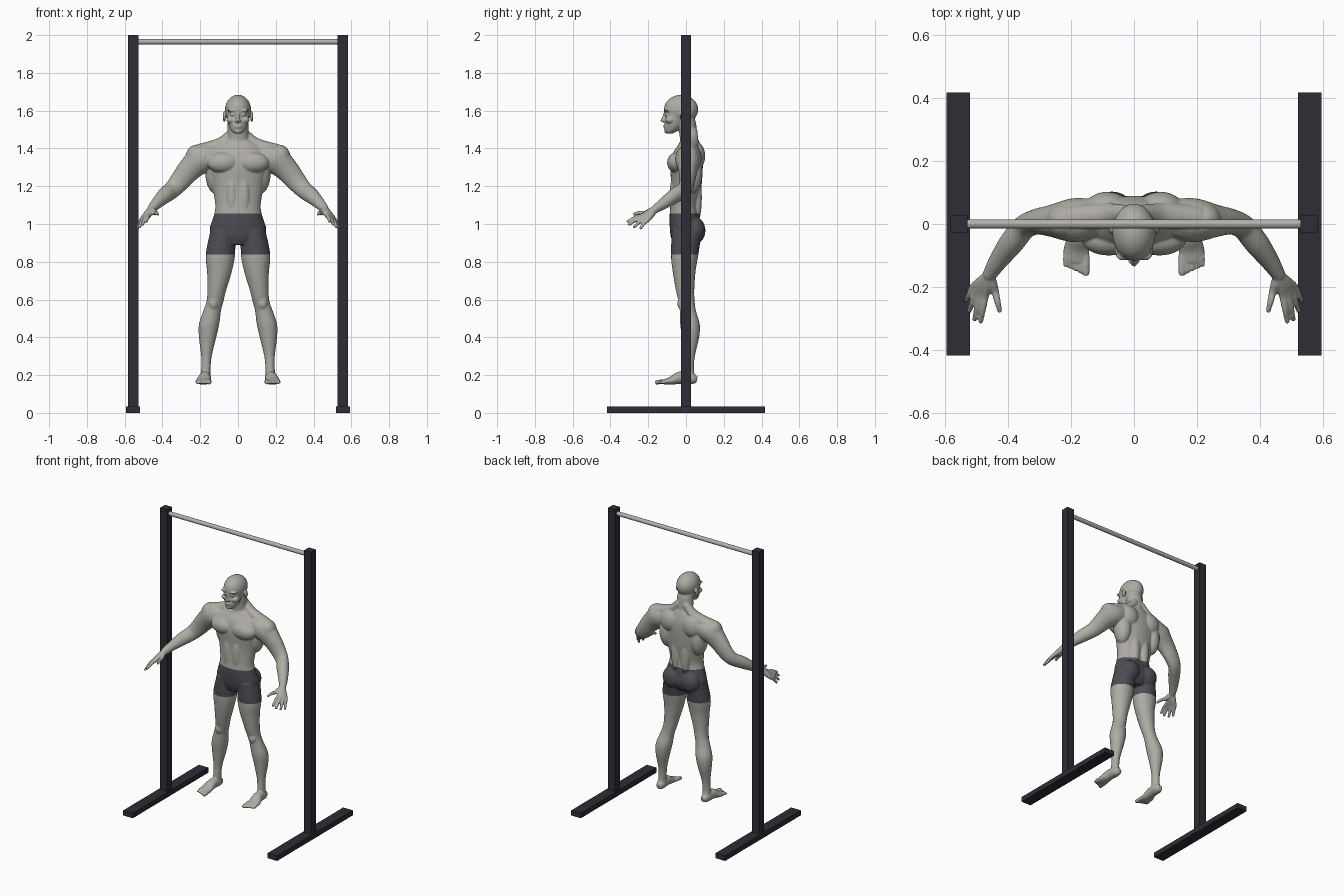
import bpy, bmesh, math
from mathutils import Vector, Matrix

cube = bpy.data.objects.get("Cube")
if cube:
    bpy.data.objects.remove(cube)


def material(name, color):
    m = bpy.data.materials.new(name)
    m.diffuse_color = (*color, 1)
    m.use_nodes = True
    m.node_tree.nodes["Principled BSDF"].inputs["Base Color"].default_value = (*color, 1)
    return m


skin = material("warm grey skin", (0.42, 0.41, 0.37))
cloth = material("charcoal cloth", (0.075, 0.073, 0.088))
frame_paint = material("dark frame", (0.027, 0.026, 0.036))
steel = material("bar steel", (0.45, 0.44, 0.40))


def finish(name, bm, *mats):
    mesh = bpy.data.meshes.new(name)
    bmesh.ops.recalc_face_normals(bm, faces=bm.faces)
    bm.to_mesh(mesh)
    bm.free()
    ob = bpy.data.objects.new(name, mesh)
    for m in mats:
        mesh.materials.append(m)
    bpy.context.collection.objects.link(ob)
    return ob


def box(name, center, size):
    bm = bmesh.new()
    mat = Matrix.Translation(center) @ Matrix.Diagonal((*size, 1))
    bmesh.ops.create_cube(bm, size=1, matrix=mat)
    return finish(name, bm, frame_paint)


def ball(bm, center, radii):
    mat = Matrix.Translation(center) @ Matrix.Diagonal((*radii, 1))
    bmesh.ops.create_uvsphere(bm, u_segments=24, v_segments=16, radius=1, matrix=mat)


def loft(bm, sections, axis=None, sides=20, steps=4):
    """Smooth tube through sections of (x, y, z, half width, half depth)."""
    p = [Vector(s) for s in sections]
    p = [2 * p[0] - p[1]] + p + [2 * p[-1] - p[-2]]
    path = []
    for a, b, c, d in zip(p, p[1:], p[2:], p[3:]):
        for i in range(steps):
            t = i / steps
            path.append(b + (c - a) * t / 2 + (2 * a - 5 * b + 4 * c - d) * t * t / 2
                        + (3 * b - a - 3 * c + d) * t ** 3 / 2)
    path.append(p[-2])
    mids = [Vector(q[:3]) for q in path]
    whole = (mids[-1] - mids[0]).normalized()
    ref = Vector((0, 0, 1)) if abs(whole.y) > 0.7 else Vector((0, 1, 0))
    rings = []
    for i, q in enumerate(path):
        d = axis or (mids[min(i + 1, len(mids) - 1)] - mids[max(i - 1, 0)]).normalized()
        v = (ref - d * ref.dot(d)).normalized()
        u = v.cross(d)
        angles = [math.tau * k / sides for k in range(sides)]
        rings.append([bm.verts.new(mids[i] + u * q[3] * math.cos(a) + v * q[4] * math.sin(a))
                      for a in angles])
    for r, s in zip(rings, rings[1:]):
        for k in range(sides):
            j = (k + 1) % sides
            bm.faces.new((r[k], r[j], s[j], s[k]))
    bm.faces.new(rings[0][::-1])
    bm.faces.new(rings[-1])


up = Vector((0, 0, 1))
body = bmesh.new()

# Left leg
loft(body, [(.08, .005, .97, .065, .08), (.093, -.007, .84, .078, .073),
            (.098, -.01, .75, .066, .061), (.112, -.005, .65, .05, .049),
            (.122, .003, .59, .045, .043), (.137, .01, .54, .047, .043),
            (.153, .021, .47, .054, .052), (.161, .024, .4, .046, .046),
            (.167, .018, .3, .028, .029), (.17, .014, .23, .025, .028),
            (.172, .018, .18, .028, .035)], axis=up)

# Left foot and toes
loft(body, [(.17, .058, .176, .018, .018), (.172, .03, .181, .029, .03),
            (.176, -.03, .186, .032, .034), (.182, -.08, .17, .041, .021),
            (.184, -.12, .164, .039, .013)])
for i in range(5):
    x, tip, r = .152 + .016 * i, -.163 + .007 * i, .0125 if i == 0 else .0095
    loft(body, [(x, -.1, .168, r, r), (x, tip + .015, .163, r, r), (x, tip, .16, r * .8, r * .8)], sides=10)

# Left arm
loft(body, [(.11, .02, 1.36, .06, .06), (.19, .012, 1.345, .075, .07),
            (.255, .01, 1.29, .064, .052), (.305, .007, 1.23, .055, .041),
            (.347, -.01, 1.183, .047, .037), (.388, -.06, 1.15, .042, .038),
            (.43, -.117, 1.11, .031, .03), (.46, -.165, 1.077, .023, .021)])

# Left hand: each finger runs from the wrist over its knuckle to the tip
fingers = [((.472, -.228, 1.045), (.486, -.313, 1.01)),
           ((.487, -.225, 1.038), (.506, -.306, .994)),
           ((.5, -.215, 1.03), (.523, -.278, .98)),
           ((.509, -.2, 1.024), (.532, -.243, .973)),
           ((.44, -.215, 1.058), (.424, -.28, 1.05))]
wrist = Vector((.46, -.165, 1.077))
for knuckle, tip in fingers:
    k, t = Vector(knuckle), Vector(tip)
    bend = k.lerp(t, .5) + up * .006
    loft(body, [(*wrist, .019, .019), (*wrist.lerp(k, .5), .018, .017), (*k, .013, .013),
                (*bend, .0105, .0105), (*t, .008, .008)], sides=10)

# Left trapezius and collar slope
loft(body, [(.02, .035, 1.495, .025, .025), (.075, .03, 1.438, .03, .036),
            (.13, .025, 1.41, .034, .04), (.2, .015, 1.385, .04, .045)])

# Left side muscles
ball(body, (.08, -.05, 1.325), (.085, .05, .055))      # chest
ball(body, (.118, .025, 1.27), (.055, .062, .11))      # side of back
ball(body, (.085, .052, 1.36), (.07, .05, .075))       # shoulder blade
ball(body, (.22, .01, 1.352), (.058, .058, .068))      # shoulder cap
ball(body, (.07, .045, .965), (.068, .058, .072))      # buttock
ball(body, (.032, -.064, 1.15), (.03, .022, .11))      # belly
ball(body, (.036, .058, 1.14), (.032, .026, .13))      # lower back
ball(body, (.13, -.012, .58), (.03, .034, .04))        # knee

# Left side of the face
ball(body, (.073, -.015, 1.568), (.008, .017, .029))   # ear
ball(body, (.028, -.1, 1.579), (.013, .013, .009))     # eye
ball(body, (.038, -.085, 1.55), (.024, .025, .018))    # cheek
ball(body, (.03, -.1, 1.601), (.029, .017, .008))      # brow
ball(body, (.011, -.118, 1.545), (.007, .009, .006))   # nostril

# Mirror the left half to the right
half = body.verts[:] + body.edges[:] + body.faces[:]
copy = bmesh.ops.duplicate(body, geom=half)["geom"]
for v in copy:
    if isinstance(v, bmesh.types.BMVert):
        v.co.x = -v.co.x

# Torso
loft(body, [(0, -.005, .89, .07, .06), (0, .0, .93, .13, .08), (0, 0, .97, .15, .085),
            (0, -.005, 1.01, .14, .082), (0, -.009, 1.06, .124, .077),
            (0, -.008, 1.11, .121, .074), (0, .002, 1.2, .137, .08),
            (0, .003, 1.3, .16, .086), (0, .008, 1.37, .165, .08),
            (0, .018, 1.42, .11, .058), (0, .02, 1.45, .06, .045)], axis=up, sides=32)

# Neck and head
loft(body, [(0, .018, 1.4, .066, .05), (0, .014, 1.46, .057, .047),
            (0, .004, 1.53, .055, .05), (0, -.01, 1.58, .05, .05)], axis=up)
ball(body, (0, -.026, 1.606), (.069, .091, .078))
loft(body, [(0, -.088, 1.479, .02, .018), (0, -.077, 1.495, .036, .036),
            (0, -.063, 1.525, .05, .051), (0, -.055, 1.57, .059, .054),
            (0, -.05, 1.62, .063, .06)], axis=up)
loft(body, [(0, -.105, 1.597, .008, .01), (0, -.114, 1.57, .008, .012),
            (0, -.124, 1.547, .01, .012), (0, -.117, 1.538, .009, .008)], axis=up, sides=12)
for z in (1.513, 1.523):
    ball(body, (0, -.109, z), (.022, .011, .005))
ball(body, (0, -.1, 1.49), (.018, .015, .012))         # chin

# Fuse everything into one smooth skin
man = finish("standing_man", body, skin, cloth)
remesh = man.modifiers.new("fuse", 'REMESH')
remesh.mode = 'VOXEL'
remesh.voxel_size = .0042
soften = man.modifiers.new("soften", 'SMOOTH')
soften.factor = .5
soften.iterations = 7
depsgraph = bpy.context.evaluated_depsgraph_get()
fused = bpy.data.meshes.new_from_object(man.evaluated_get(depsgraph))
man.modifiers.clear()
man.data = fused
fused.materials.clear()
fused.materials.append(skin)
fused.materials.append(cloth)

# Shorts are the hip band of the body
for f in fused.polygons:
    f.use_smooth = True
    c = f.center
    f.material_index = int(.838 < c.z < 1.055 and abs(c.x) < .25)

# Frame: posts and feet on each side, bar across the top
for side, s in (("left", 1), ("right", -1)):
    box(side + "_post", (s * .555, 0, 1.0), (.054, .054, 2.0))
    box(side + "_base", (s * .557, 0, .0175), (.074, .834, .035))

bar = bmesh.new()
bmesh.ops.create_cone(bar, cap_ends=True, segments=24, radius1=.0145, radius2=.0145, depth=1.07,
                      matrix=Matrix.Translation((0, 0, 1.965)) @ Matrix.Rotation(math.pi / 2, 4, 'Y'))
for f in bar.faces:
    f.smooth = len(f.verts) == 4
finish("pull_up_bar", bar, steel)
